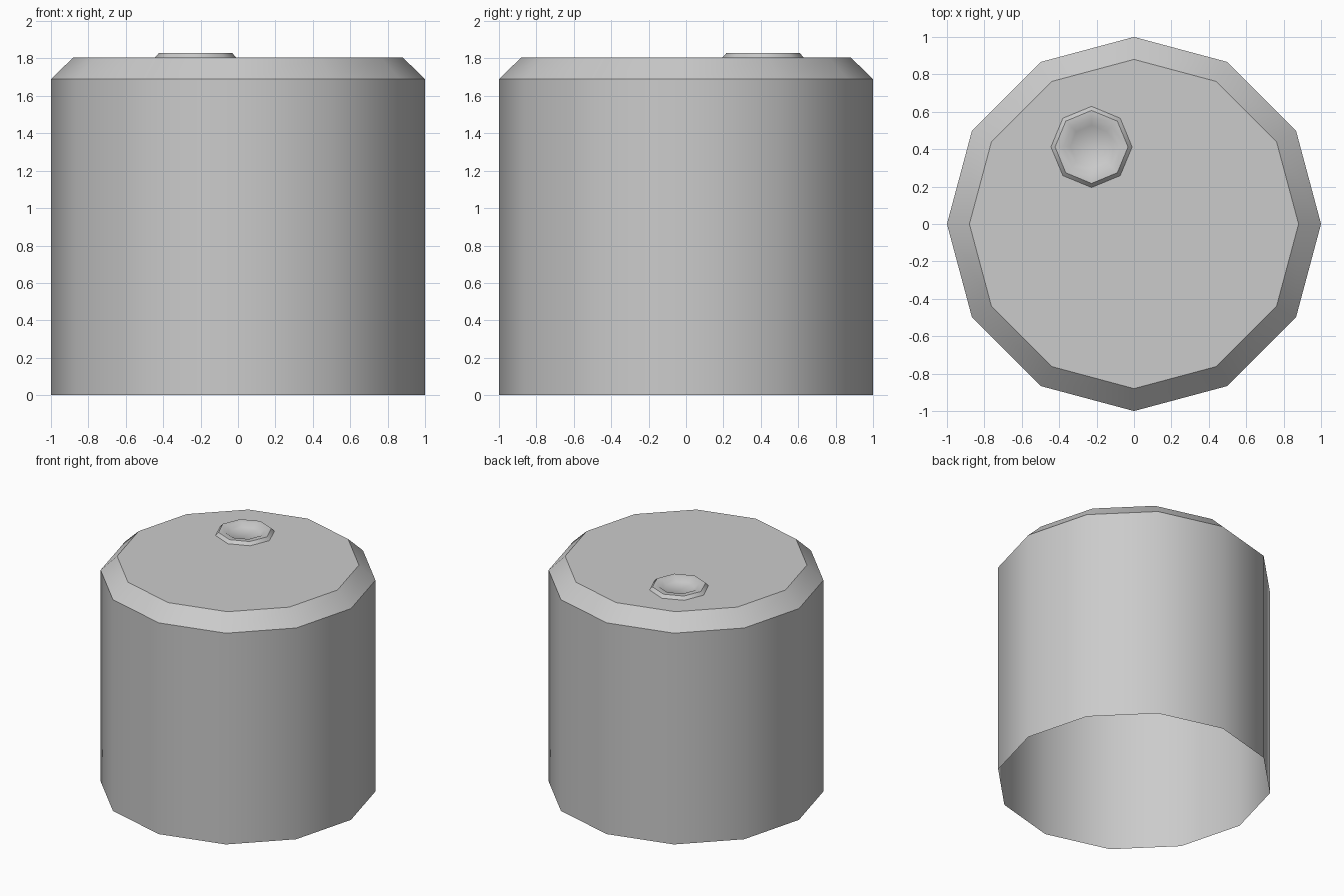
import bpy
import bmesh
import math

cube = bpy.data.objects.get("Cube")
if cube:
    bpy.data.objects.remove(cube, do_unlink=True)

# One plain grey for the whole tank
grey = bpy.data.materials.new("light_grey")
grey.use_nodes = True
colour = (0.6, 0.6, 0.6, 1)
grey.diffuse_color = colour
grey.node_tree.nodes["Principled BSDF"].inputs["Base Color"].default_value = colour


def ring(bm, sides, radius, z, cx=0, cy=0):
    """Vertices of a regular polygon at height z."""
    step = math.tau / sides
    return [bm.verts.new((cx + radius * math.cos(i * step),
                          cy + radius * math.sin(i * step), z))
            for i in range(sides)]


def skin(bm, lower, upper):
    """Quads between two rings."""
    n = len(lower)
    for i in range(n):
        j = (i + 1) % n
        bm.faces.new((lower[i], lower[j], upper[j], upper[i]))


def loft(bm, sides, profile, cx=0, cy=0):
    """Rings along a (radius, z) profile, skinned together."""
    rings = [ring(bm, sides, r, z, cx, cy) for r, z in profile]
    for lower, upper in zip(rings, rings[1:]):
        skin(bm, lower, upper)
    return rings


def loop_edges(bm, verts):
    return [bm.edges.get((v, verts[i - 1])) for i, v in enumerate(verts)]


bm = bmesh.new()

# Open-bottomed wall and sloped shoulder
body = loft(bm, 12, [(1, 0), (1, 1.69), (0.88, 1.806)])

# Raised filler cap with a shallow dish
cap = loft(bm, 8, [(0.217, 1.806), (0.195, 1.83), (0.15, 1.829), (0.115, 1.803)],
           -0.227, 0.412)
bm.faces.new(cap[-1])

# Flat top around the filler cap
top = bmesh.ops.triangle_fill(
    bm, use_beauty=True, normal=(0, 0, 1),
    edges=loop_edges(bm, body[-1]) + loop_edges(bm, cap[0]))
for face in top["geom"]:
    if isinstance(face, bmesh.types.BMFace):
        face.normal_update()
        if face.normal.z < 0:
            face.normal_flip()

mesh = bpy.data.meshes.new("tank")
bm.to_mesh(mesh)
bm.free()
mesh.materials.append(grey)
tank = bpy.data.objects.new("tank", mesh)
bpy.context.collection.objects.link(tank)

# Smooth sides, crisp rims
bpy.ops.object.select_all(action='DESELECT')
tank.select_set(True)
bpy.context.view_layer.objects.active = tank
bpy.ops.object.shade_smooth_by_angle(angle=math.radians(42))
